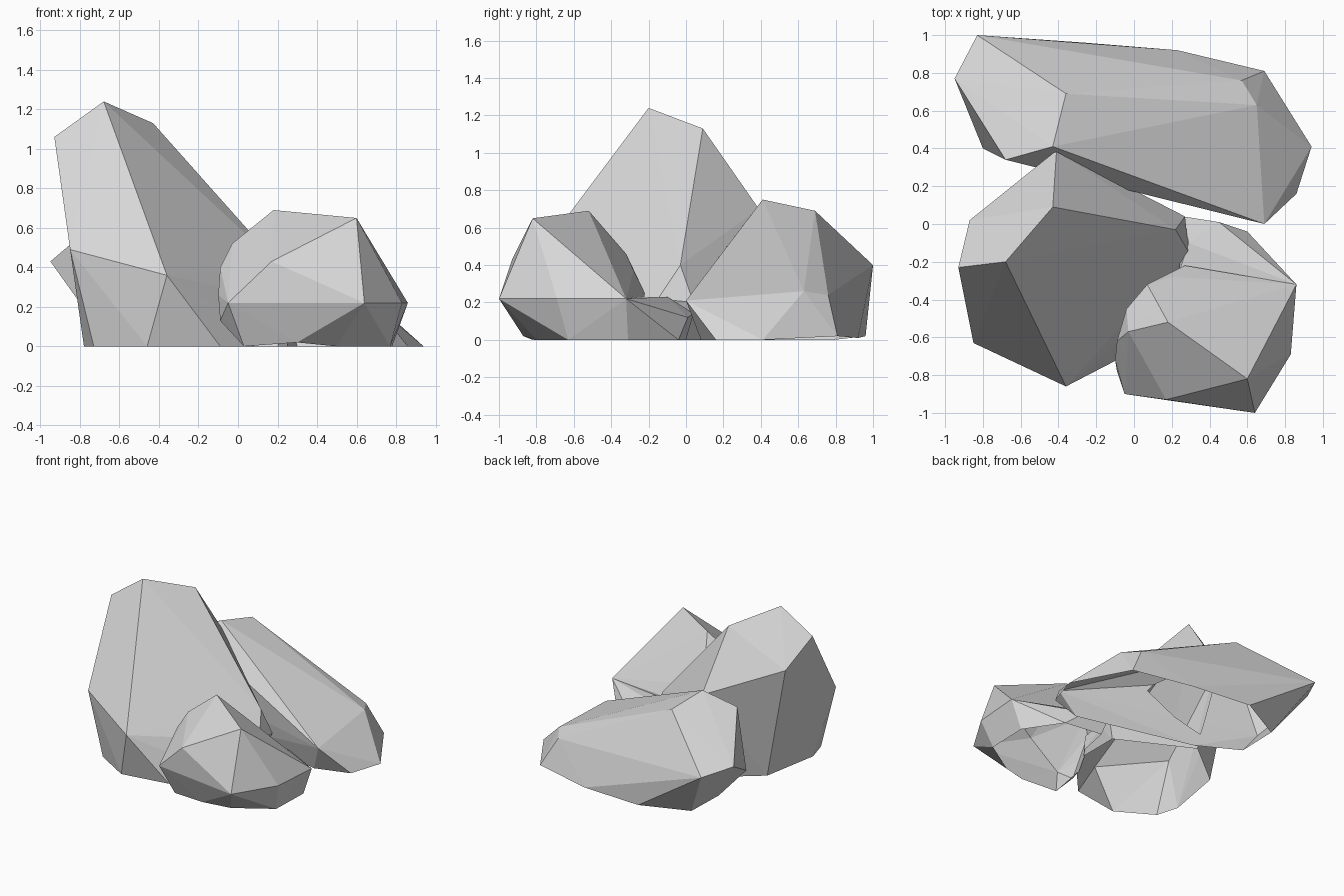
import bpy, bmesh

cube = bpy.data.objects.get("Cube")
if cube:
    bpy.data.objects.remove(cube, do_unlink=True)

stone = bpy.data.materials.new("grey_stone")
stone.use_nodes = True
stone.diffuse_color = (0.68, 0.68, 0.68, 1)
stone.node_tree.nodes["Principled BSDF"].inputs["Base Color"].default_value = (0.68, 0.68, 0.68, 1)


def boulder(name, corners, feet):
    """Faceted rock: convex hull of its corners and of the feet on the ground."""
    bm = bmesh.new()
    for c in corners:
        bm.verts.new(c)
    for x, y in feet:
        bm.verts.new((x, y, 0))
    hull = bmesh.ops.convex_hull(bm, input=bm.verts[:])
    loose = {g for g in hull["geom_interior"] + hull["geom_unused"]
             if isinstance(g, bmesh.types.BMVert)}
    bmesh.ops.delete(bm, geom=list(loose), context='VERTS')
    bmesh.ops.recalc_face_normals(bm, faces=bm.faces[:])
    mesh = bpy.data.meshes.new(name)
    bm.to_mesh(mesh)
    bm.free()
    mesh.materials.append(stone)
    ob = bpy.data.objects.new(name, mesh)
    bpy.context.collection.objects.link(ob)
    return ob


# Tall rock
tall = boulder("rock_cluster",
    [(-.68, -.2, 1.24), (-.43, .09, 1.13), (-.93, -.23, 1.06), (-.87, .02, .87),
     (-.41, .39, .7), (-.36, -.86, .36), (-.85, -.63, .49), (.22, -.03, .4),
     (.29, -.15, .22), (.27, .04, .2)],
    [(-.78, -.45), (-.73, -.62), (-.46, -.78), (-.09, -.72), (.2, -.4),
     (.2, 0), (-.35, .28), (-.7, 0)])

# Long low rock at the back
long_rock = boulder("long_rock",
    [(-.43, .41, .75), (-.36, .69, .69), (-.68, .34, .66), (-.83, 1, .4),
     (-.95, .77, .43), (-.8, .4, .22), (.57, .76, .24), (.65, .63, .26),
     (.69, .81, .02), (.23, .92, .01), (.69, 0, .21), (-.26, .96, .02)],
    [(.94, .41), (.86, .16), (.6, .08), (-.3, .3), (-.61, .47), (-.6, .79)])

# Small rounded rock in front
small_rock = boulder("small_rock",
    [(.18, -.52, .69), (.6, -.82, .65), (.17, -.93, .43), (.64, -1, .22),
     (-.05, -.9, .22), (.86, -.32, .22), (.83, -.69, .22), (-.03, -.57, .52),
     (-.04, -.45, .44), (.07, -.32, .46), (.2, -.28, .37), (-.09, -.62, .4),
     (-.1, -.72, .26), (-.09, -.78, .13), (.27, -.22, .25), (.3, -.87, .02)],
    [(.03, -.82), (.5, -.8), (.77, -.63), (.78, -.31), (.25, -.25), (.1, -.45)])

# Low ledge behind the small rock
ledge = boulder("ledge",
    [(.86, -.32, .22), (.24, -.25, .23), (.29, -.1, .23), (.26, .04, .14),
     (.45, .01, .12)],
    [(.78, -.31), (.6, -.04), (.3, 0), (.25, -.25)])

# Fuse the rocks into one skin
helpers = (long_rock, small_rock, ledge)
for other in helpers:
    mod = tall.modifiers.new("fuse", 'BOOLEAN')
    mod.operation = 'UNION'
    mod.solver = 'EXACT'
    mod.object = other
bpy.context.view_layer.update()
fused = tall.evaluated_get(bpy.context.evaluated_depsgraph_get())
bm = bmesh.new()
bm.from_mesh(fused.to_mesh())
tall.modifiers.clear()

# Leave the underside open
bm.normal_update()
under = [f for f in bm.faces
         if f.normal.z < -.8 and all(v.co.z < .04 for v in f.verts)]
bmesh.ops.delete(bm, geom=under, context='FACES')
for f in bm.faces:
    f.smooth = False
    f.material_index = 0
bm.to_mesh(tall.data)
bm.free()
for helper in helpers:
    bpy.data.objects.remove(helper, do_unlink=True)
